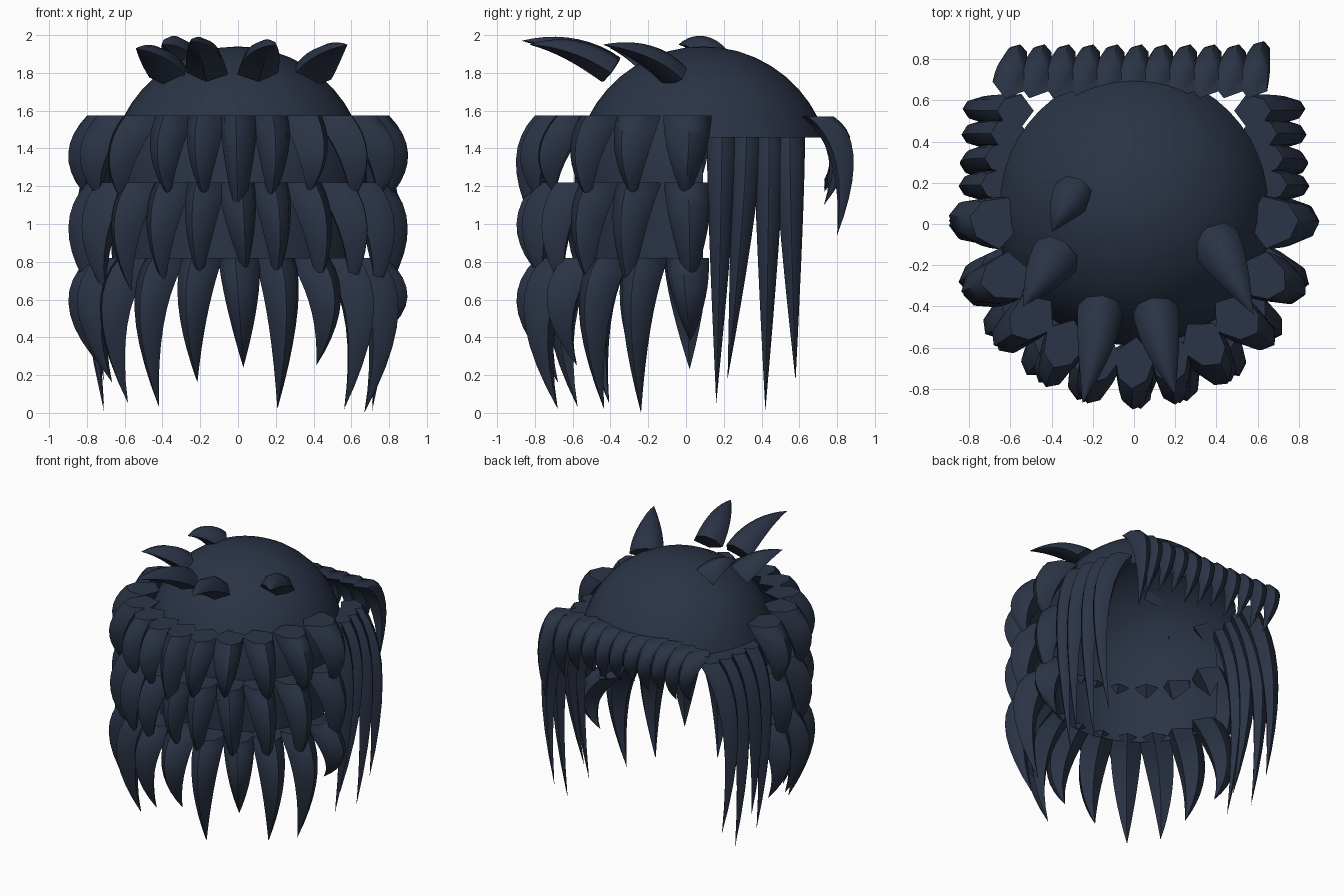
import bpy, bmesh, math, random
from mathutils import Vector

if "Cube" in bpy.data.objects:
    bpy.data.objects.remove(bpy.data.objects["Cube"])

random.seed(4)
hair = bpy.data.materials.new("dark_slate_blue")
hair.diffuse_color = (0.024, 0.034, 0.061, 1)
hair.use_nodes = True
hair.node_tree.nodes["Principled BSDF"].inputs["Base Color"].default_value = hair.diffuse_color

# Ridged lock cross-section: (sideways, outward)
SECTION = [(-1, -0.4), (-0.68, 0.6), (0, 1), (0.68, 0.6), (1, -0.4), (0, -1.1)]


def finish(name, bm, angle):
    bmesh.ops.recalc_face_normals(bm, faces=bm.faces)
    mesh = bpy.data.meshes.new(name)
    bm.to_mesh(mesh)
    bm.free()
    mesh.materials.append(hair)
    obj = bpy.data.objects.new(name, mesh)
    bpy.context.collection.objects.link(obj)
    bpy.ops.object.select_all(action='DESELECT')
    bpy.context.view_layer.objects.active = obj
    obj.select_set(True)
    bpy.ops.object.shade_smooth_by_angle(angle=math.radians(angle))
    return obj


def lock(name, root, bend, tip, side, width, thick, power=1.8, steps=9, level=True):
    """Tapered lock swept along a quadratic curve; level keeps sections horizontal."""
    p0, p1, p2, side = Vector(root), Vector(bend), Vector(tip), Vector(side).normalized()
    bm = bmesh.new()
    rings = []
    for i in range(steps):
        u = i / steps
        c = p0 * (1 - u) ** 2 + p1 * 2 * u * (1 - u) + p2 * u * u
        t = ((p1 - p0) * (1 - u) + (p2 - p1) * u).normalized()
        if level:
            t = Vector((0, 0, -1))
        s = (side - t * side.dot(t)).normalized()
        n = t.cross(s)
        k = 1 - u ** power
        rings.append([bm.verts.new(c + s * (a * width * k) + n * (b * thick * k))
                      for a, b in SECTION])
    end = bm.verts.new(p2)
    m = len(SECTION)
    bm.faces.new(rings[0])
    for j in range(m):
        k = (j + 1) % m
        for a, b in zip(rings, rings[1:]):
            bm.faces.new((a[j], a[k], b[k], b[j]))
        bm.faces.new((rings[-1][j], rings[-1][k], end))
    return finish(name, bm, 50)


# Cap: dome over the head, with a wall continuing down around the -y half
bm = bmesh.new()
SEG, CY, CZ, R = 48, 0.09, 1.26, 0.68
levels = [(R * math.cos(math.radians(a)), CZ + R * math.sin(math.radians(a)))
          for a in (82, 74, 66, 58, 50, 42, 34, 26, 17, 8, 0)]
levels += [(0.68, 1.1), (0.675, 0.95), (0.665, 0.78)]
top = bm.verts.new((0, CY, CZ + R))
rings = [[bm.verts.new((r * math.cos(2 * math.pi * i / SEG),
                        CY + r * math.sin(2 * math.pi * i / SEG), z))
          for i in range(SEG)] for r, z in levels]
for i in range(SEG):
    k = (i + 1) % SEG
    bm.faces.new((rings[0][i], rings[0][k], top))
    for n, (a, b) in enumerate(zip(rings, rings[1:])):
        if i >= SEG // 2 or levels[n + 1][1] > 1.44:
            bm.faces.new((a[i], a[k], b[k], b[i]))
bmesh.ops.delete(bm, geom=[v for v in bm.verts if not v.link_faces], context='VERTS')
finish("cap", bm, 60)


# Three tiers of locks wrapped around the -y half, wider spaced at the sides
def tier(name, root, bend, tip_r, tip_z, span, width, spread, lean):
    count = len(tip_z)
    for i, z in enumerate(tip_z):
        t = -1 + 2 * i / (count - 1)
        a = math.radians(span * ((1 - spread) * t + spread * t ** 3))
        b = a + random.uniform(-lean, lean)
        turn = a + random.uniform(-0.2, 0.2)

        def at(r, h, ang):
            return (r * math.sin(ang), -r * math.cos(ang), h)
        lock(f"{name}_{i + 1}", at(*root, a), at(*bend, (a + b) / 2), at(tip_r, z, b),
             (math.cos(turn), math.sin(turn), 0), width * (1 + 1.4 * spread * t * t), 0.12)


tier("upper_lock", (0.68, 1.575), (0.9, 1.35), 0.78,
     [1.12, 1.12, 1.1, 1.13, 1.12, 0.95, 1.1, 1.15, 1.1, 1.12, 1.12], 91, 0.1, 0.2, 0.06)
tier("middle_lock", (0.68, 1.22), (0.9, 0.98), 0.77,
     [0.63, 0.62, 0.64, 0.66, 0.68, 0.72, 0.68, 0.64, 0.63, 0.6, 0.62], 91, 0.1, 0.2, 0.06)
tier("lower_lock", (0.67, 0.82), (0.93, 0.58), 0.71,
     [0.23, 0.16, 0.05, 0.03, 0.16, 0.24, 0.02, 0.25, 0.02, 0.0, 0.38], 90, 0.11, 0.03, 0.04)

# Long strands hanging beside the face opening
for sx, label in ((1, "right"), (-1, "left")):
    for i, (x, y, ty, tz) in enumerate([(0.66, 0.19, 0.16, 0.05), (0.64, 0.32, 0.22, 0.18),
                                        (0.61, 0.44, 0.42, 0.01), (0.58, 0.55, 0.58, 0.17)]):
        lock(f"{label}_side_strand_{i + 1}", (sx * x, y, 1.46), (sx * 0.89, y, 1.15),
             (sx * 0.71, ty, tz), (0, sx, 0), 0.08, 0.085, 2.0)

# Fringe along the +y edge
for i, z in enumerate([1.2, 1.18, 1.22, 1.19, 1.23, 1.2, 1.17, 1.21, 1.18, 1.1, 0.94]):
    x = -0.6 + 0.118 * i
    lock(f"fringe_lock_{i + 1}", (x, 0.7, 1.57), (x + 0.04, 0.91, 1.42),
         (x + 0.05, 0.8 if z < 1 else 0.73, z), (-1, 0.3, 0), 0.08, 0.085)

# Loose spikes on the crown
spikes = [((-0.16, -0.39, 1.82), (-0.18, -0.6, 1.97), (-0.25, -0.87, 1.97), 0.11),
          ((0.1, -0.4, 1.82), (0.13, -0.6, 1.96), (0.2, -0.83, 1.95), 0.11),
          ((0.38, -0.06, 1.79), (0.46, -0.2, 1.93), (0.58, -0.44, 1.95), 0.12),
          ((-0.36, -0.13, 1.8), (-0.44, -0.24, 1.92), (-0.54, -0.4, 1.93), 0.12),
          ((-0.28, 0.17, 1.87), (-0.34, 0.08, 1.98), (-0.4, -0.04, 1.95), 0.1)]
for i, (root, bend, tip, w) in enumerate(spikes):
    d = Vector(tip) - Vector(root)
    lock(f"crown_spike_{i + 1}", root, bend, tip, (-d.y, d.x, 0), w, 0.075, level=False)
